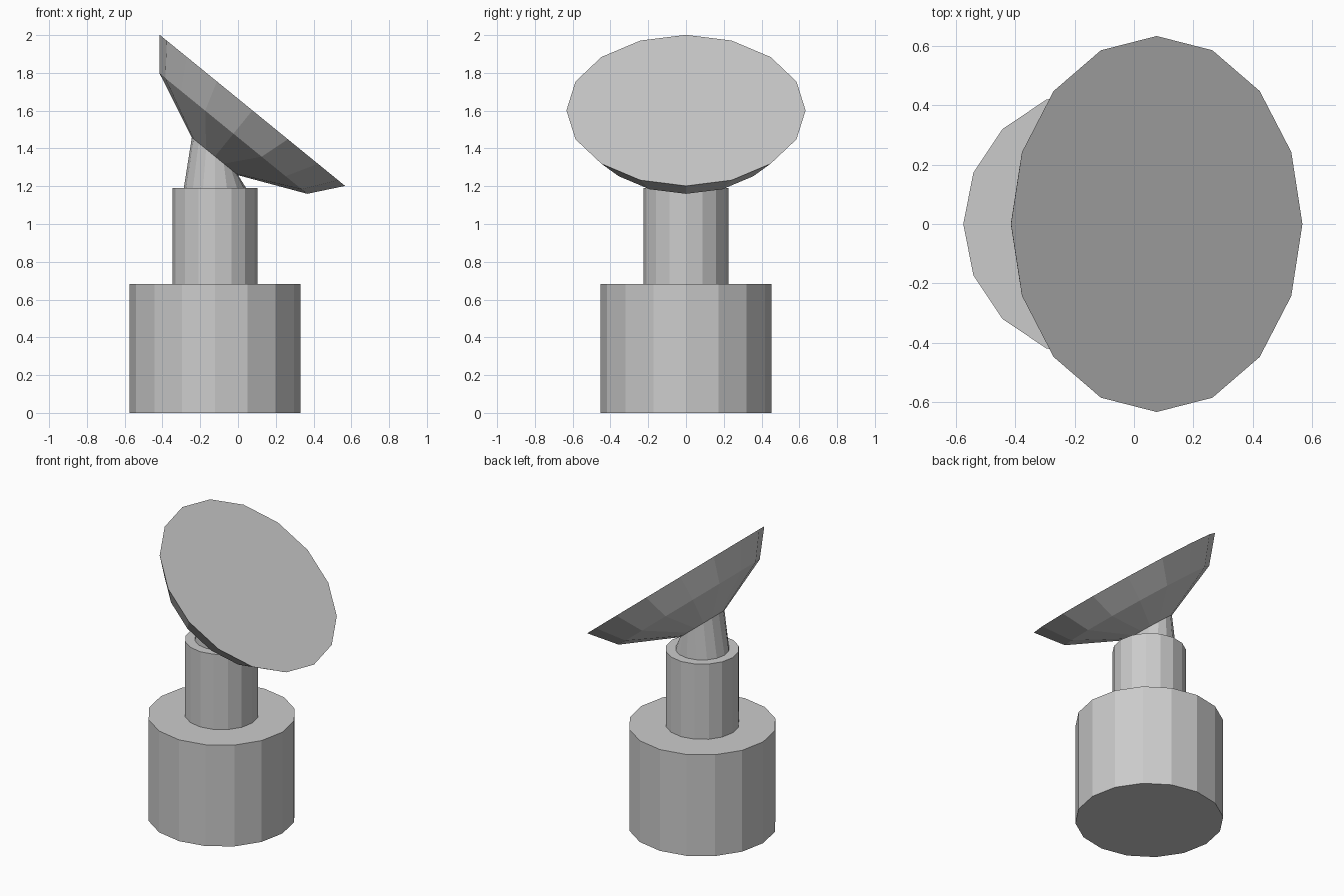
import bpy
import bmesh
import math
from mathutils import Matrix, Vector

SIDES = 16
AXIS_X = -0.122                       # shared upright axis of the stand
TILT = math.atan2(0.80, 0.982)        # lean of the dish toward +x

cube = bpy.data.objects.get("Cube")
if cube:
    bpy.data.objects.remove(cube, do_unlink=True)

grey = bpy.data.materials.new("light grey")
grey.use_nodes = True
colour = (0.6, 0.6, 0.6, 1)
grey.diffuse_color = colour
grey.node_tree.nodes["Principled BSDF"].inputs["Base Color"].default_value = colour


def ring(centre, radius, tilt=0.0):
    """Circle of points around a centre, leaned about the y axis."""
    turn = Matrix.Rotation(tilt, 3, 'Y')
    steps = [2 * math.pi * i / SIDES for i in range(SIDES)]
    return [Vector(centre) + turn @ Vector((radius * math.cos(a), radius * math.sin(a), 0))
            for a in steps]


def loft(name, rings):
    """Closed flat-shaded solid through a stack of rings, bottom to top."""
    bm = bmesh.new()
    loops = [[bm.verts.new(p) for p in r] for r in rings]
    bm.faces.new(reversed(loops[0]))
    bm.faces.new(loops[-1])
    for low, high in zip(loops, loops[1:]):
        for i in range(SIDES):
            j = (i + 1) % SIDES
            bm.faces.new((low[i], low[j], high[j], high[i]))
    mesh = bpy.data.meshes.new(name)
    bm.to_mesh(mesh)
    bm.free()
    mesh.materials.append(grey)
    obj = bpy.data.objects.new(name, mesh)
    bpy.context.collection.objects.link(obj)
    return obj


# Upright stand
loft("base", [ring((AXIS_X, 0, z), 0.453) for z in (0, 0.683)])
loft("column", [ring((AXIS_X, 0, z), 0.226) for z in (0.683, 1.19)])

# Neck turning from level to the lean of the dish
dish_back = Vector((AXIS_X, 0, 1.358))
back_radius = 0.158
loft("neck", [ring((AXIS_X, 0, 1.19), 0.165), ring(dish_back, back_radius, TILT)])

# Dish with a flat front face
axis = Vector((math.sin(TILT), 0, math.cos(TILT)))
profile = [(back_radius, 0), (0.504, 0.155), (0.633, 0.314)]
loft("dish", [ring(dish_back + axis * h, r, TILT) for r, h in profile])
